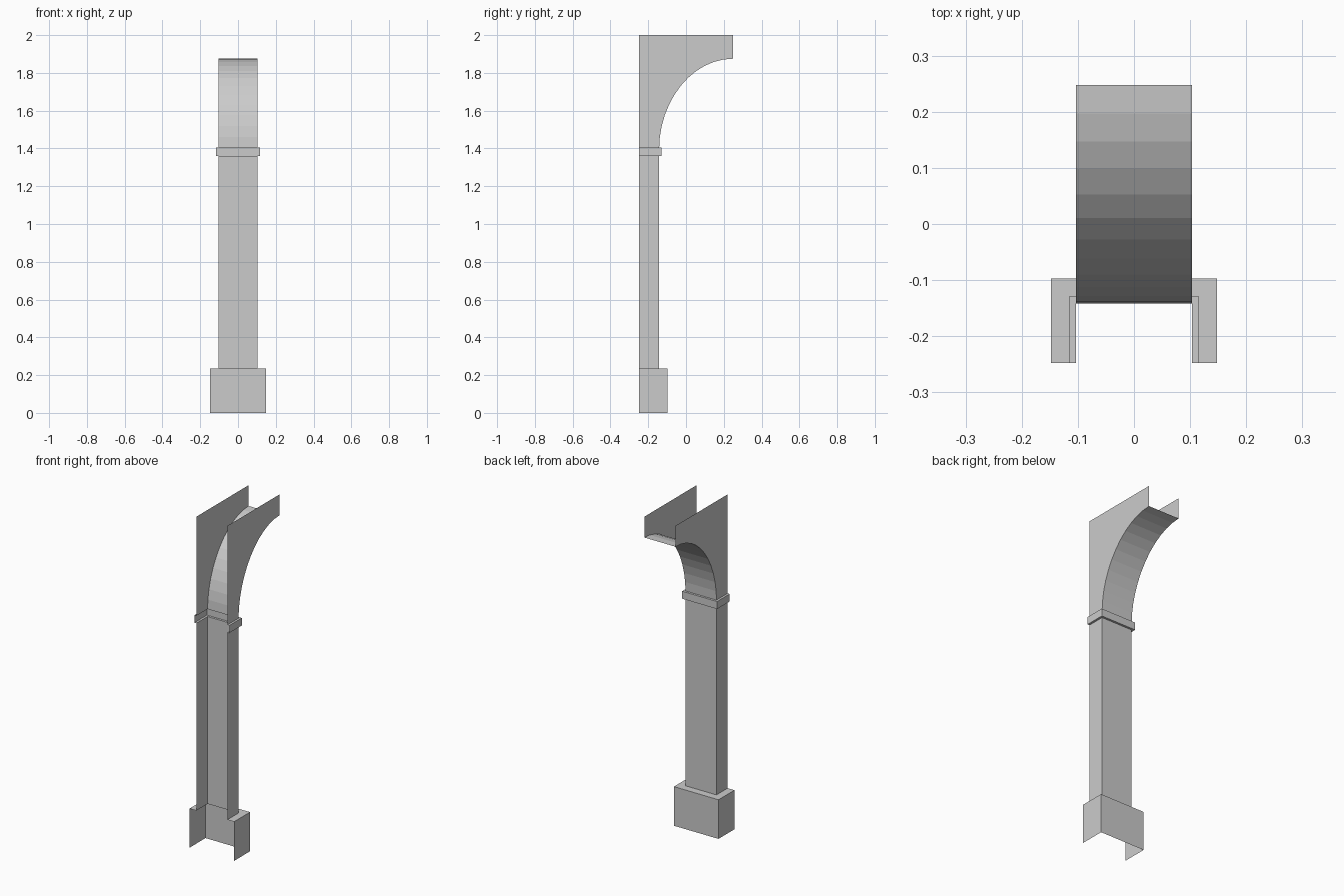
import bpy, bmesh, math

cube = bpy.data.objects.get("Cube")
if cube:
    bpy.data.objects.remove(cube, do_unlink=True)

HALF_W = 0.103              # shaft half width
FRONT, BACK = -0.248, -0.142  # open front edge and shaft back
END, TOP = 0.248, 2.0
PLINTH_Z, CAP_LOW, CAP_HIGH = 0.235, 1.36, 1.405
ARCH_RISE, STEPS = 0.47, 12

stone = bpy.data.materials.new("light grey stone")
stone.use_nodes = True
grey = (0.6, 0.6, 0.6, 1)
stone.diffuse_color = grey
stone.node_tree.nodes["Principled BSDF"].inputs["Base Color"].default_value = grey


def finish(name, bm):
    bmesh.ops.remove_doubles(bm, verts=bm.verts, dist=1e-5)
    mesh = bpy.data.meshes.new(name)
    bm.to_mesh(mesh)
    bm.free()
    mesh.materials.append(stone)
    obj = bpy.data.objects.new(name, mesh)
    bpy.context.collection.objects.link(obj)


def u_shell(name, profile):
    """Loft a three-sided shell, open at the front, through (overhang, z) levels."""
    bm = bmesh.new()
    rings = []
    for out, z in profile:
        w, b = HALF_W + out, BACK + out
        rings.append([bm.verts.new((x, y, z)) for x, y in
                      ((w, FRONT), (w, b), (-w, b), (-w, FRONT))])
    for low, high in zip(rings, rings[1:]):
        for i in range(3):
            bm.faces.new((low[i], low[i + 1], high[i + 1], high[i]))
    finish(name, bm)


# Column parts
u_shell("plinth", [(0.045, 0), (0.045, PLINTH_Z), (0, PLINTH_Z)])
u_shell("shaft", [(0, PLINTH_Z), (0, CAP_LOW)])
u_shell("capital", [(0, CAP_LOW), (0.013, CAP_LOW), (0.013, CAP_HIGH), (0, CAP_HIGH)])

# Half arch: curved underside between two flat side walls
curve = []
for i in range(STEPS + 1):
    a = math.pi / 2 * i / STEPS
    curve.append((END - (END - BACK) * math.cos(a),
                  CAP_HIGH + ARCH_RISE * math.sin(a) ** 1.05))
outline = [(FRONT, CAP_HIGH)] + curve + [(END, TOP), (FRONT, TOP)]

bm = bmesh.new()
left = [bm.verts.new((HALF_W, y, z)) for y, z in outline]
right = [bm.verts.new((-HALF_W, y, z)) for y, z in outline]
bm.faces.new(left)
bm.faces.new(right[::-1])
for i in range(1, STEPS + 1):
    bm.faces.new((left[i], right[i], right[i + 1], left[i + 1]))
finish("half_arch", bm)
